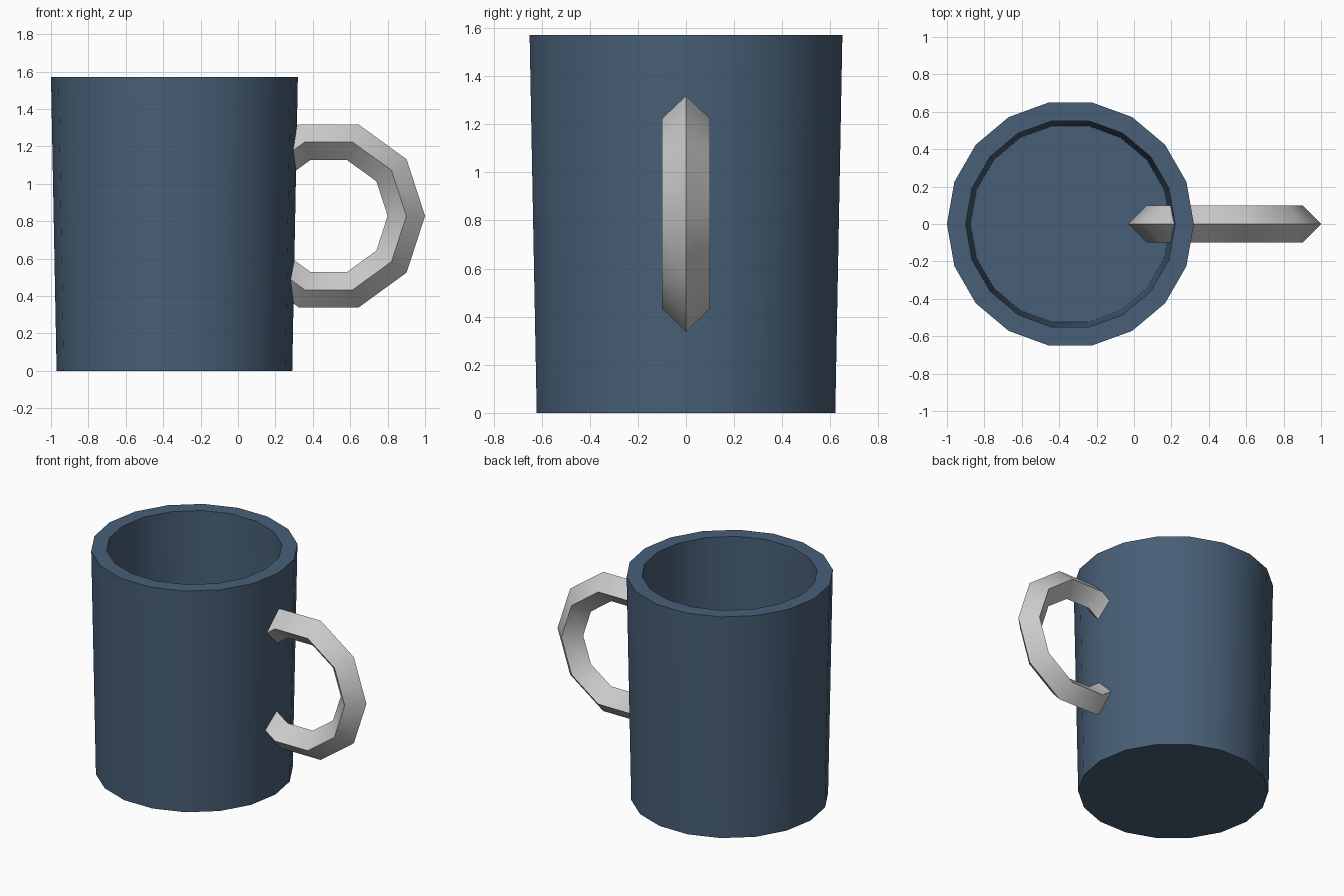
import bpy, bmesh
from math import cos, sin, pi

if "Cube" in bpy.data.objects:
    bpy.data.objects.remove(bpy.data.objects["Cube"])

SIDES = 18
CUP_X = -0.34


def smooth(obj):
    bpy.ops.object.select_all(action='DESELECT')
    obj.select_set(True)
    bpy.context.view_layer.objects.active = obj
    bpy.ops.object.shade_smooth_by_angle(angle=pi / 6)


# Cup: stacked rings (radius, height), outside bottom to inside floor
profile = [(0.63, 0), (0.66, 1.57), (0.56, 1.57), (0.533, 0.10)]
bm = bmesh.new()
rings = [[bm.verts.new((r * cos(2 * pi * i / SIDES), r * sin(2 * pi * i / SIDES), z))
          for i in range(SIDES)] for r, z in profile]
for a, b in zip(rings, rings[1:]):
    for i in range(SIDES):
        j = (i + 1) % SIDES
        bm.faces.new((a[i], a[j], b[j], b[i]))
bm.faces.new(rings[0][::-1])
bm.faces.new(rings[-1])
bmesh.ops.recalc_face_normals(bm, faces=bm.faces)
mesh = bpy.data.meshes.new("cup")
bm.to_mesh(mesh)
bm.free()
cup = bpy.data.objects.new("cup", mesh)
cup.location.x = CUP_X
bpy.context.collection.objects.link(cup)
blue = bpy.data.materials.new("blue_glaze")
blue.diffuse_color = (0.065, 0.115, 0.185, 1)
blue.use_nodes = True
blue.node_tree.nodes["Principled BSDF"].inputs["Base Color"].default_value = blue.diffuse_color
mesh.materials.append(blue)
smooth(cup)

# Handle: full ring with diamond section, passing through the wall
bpy.ops.mesh.primitive_torus_add(
    major_segments=10, minor_segments=4, major_radius=0.415, minor_radius=0.1,
    location=(0.485, 0, 0.828), rotation=(pi / 2, 0, 0))
handle = bpy.context.object
handle.name = "handle"
smooth(handle)
